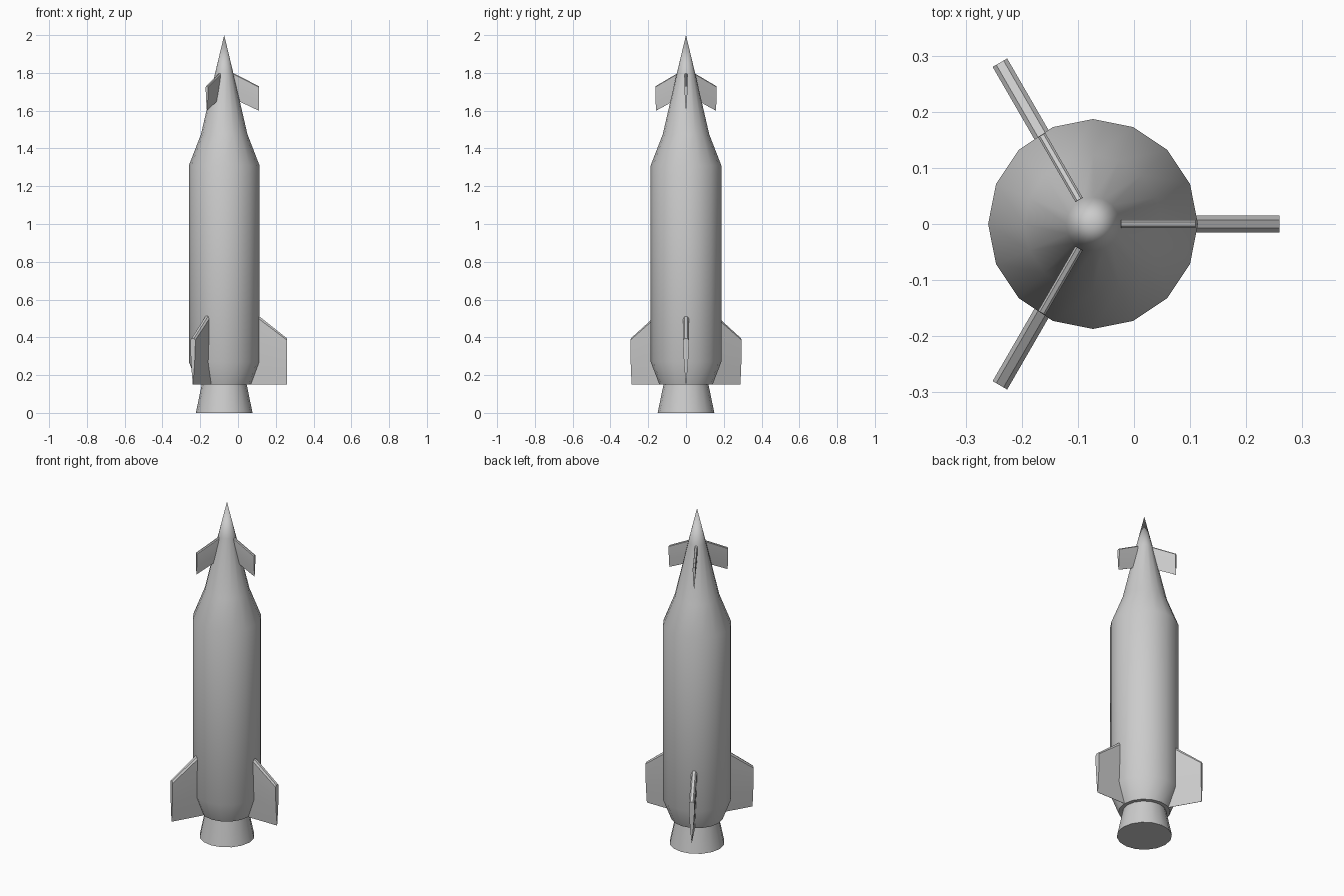
import bpy, bmesh, math

if "Cube" in bpy.data.objects:
    bpy.data.objects.remove(bpy.data.objects["Cube"])

AXIS_X = -0.073
SIDES = 16


def finish(name, bm, angle=30):
    bmesh.ops.recalc_face_normals(bm, faces=bm.faces)
    me = bpy.data.meshes.new(name)
    bm.to_mesh(me)
    bm.free()
    ob = bpy.data.objects.new(name, me)
    ob.location.x = AXIS_X
    bpy.context.collection.objects.link(ob)
    bpy.ops.object.select_all(action='DESELECT')
    ob.select_set(True)
    bpy.context.view_layer.objects.active = ob
    bpy.ops.object.shade_smooth_by_angle(angle=math.radians(angle))
    return ob


def turned(name, profile):
    """Revolve (radius, z) points; a zero radius closes to a point."""
    bm = bmesh.new()
    rings = []
    for r, z in profile:
        if r == 0:
            rings.append([bm.verts.new((0, 0, z))] * SIDES)
        else:
            rings.append([bm.verts.new((r * math.cos(i * math.tau / SIDES),
                                        r * math.sin(i * math.tau / SIDES), z))
                          for i in range(SIDES)])
    for low, high in zip(rings, rings[1:]):
        for i in range(SIDES):
            j = (i + 1) % SIDES
            bm.faces.new(dict.fromkeys((low[i], low[j], high[j], high[i])))
    for ring in (rings[0], rings[-1]):
        if ring[0] is not ring[1]:
            bm.faces.new(ring)
    return finish(name, bm)


# Teardrop fin section: (fraction down the chord, fraction of half thickness)
SECTION = [(0, 0.5), (0.04, 1), (0.3, 0.95), (0.65, 0.58), (1, 0.05)]


def fin(name, root, tip, thickness, angle):
    """Loft the section between two chords given as (radius, z top, z bottom)."""
    bm = bmesh.new()
    loops = []
    for r, top, bottom in (root, tip):
        outline = [(t, w) for t, w in SECTION] + [(t, -w) for t, w in reversed(SECTION)]
        loops.append([bm.verts.new((r, w * thickness / 2, top + t * (bottom - top)))
                      for t, w in outline])
    n = len(loops[0])
    for i in range(n):
        j = (i + 1) % n
        bm.faces.new((loops[0][i], loops[0][j], loops[1][j], loops[1][i]))
    for loop in loops:
        bm.faces.new(loop)
    finish(name, bm).rotation_euler.z = angle


# Fuselage with tapered tail and pointed nose
turned("body", [(0.141, 0.15), (0.187, 0.27), (0.187, 1.31), (0.123, 1.475),
                (0.048, 1.80), (0, 2.0)])

# Engine nozzle
turned("nozzle", [(0.15, 0), (0.118, 0.155)])

# Three tail fins and three nose fins
for k in range(3):
    a = k * math.tau / 3
    fin(f"tail_fin_{k + 1}", (0.14, 0.547, 0.15), (0.332, 0.395, 0.15), 0.03, a)
    fin(f"nose_fin_{k + 1}", (0.05, 1.798, 1.663), (0.183, 1.73, 1.60), 0.015, a)
